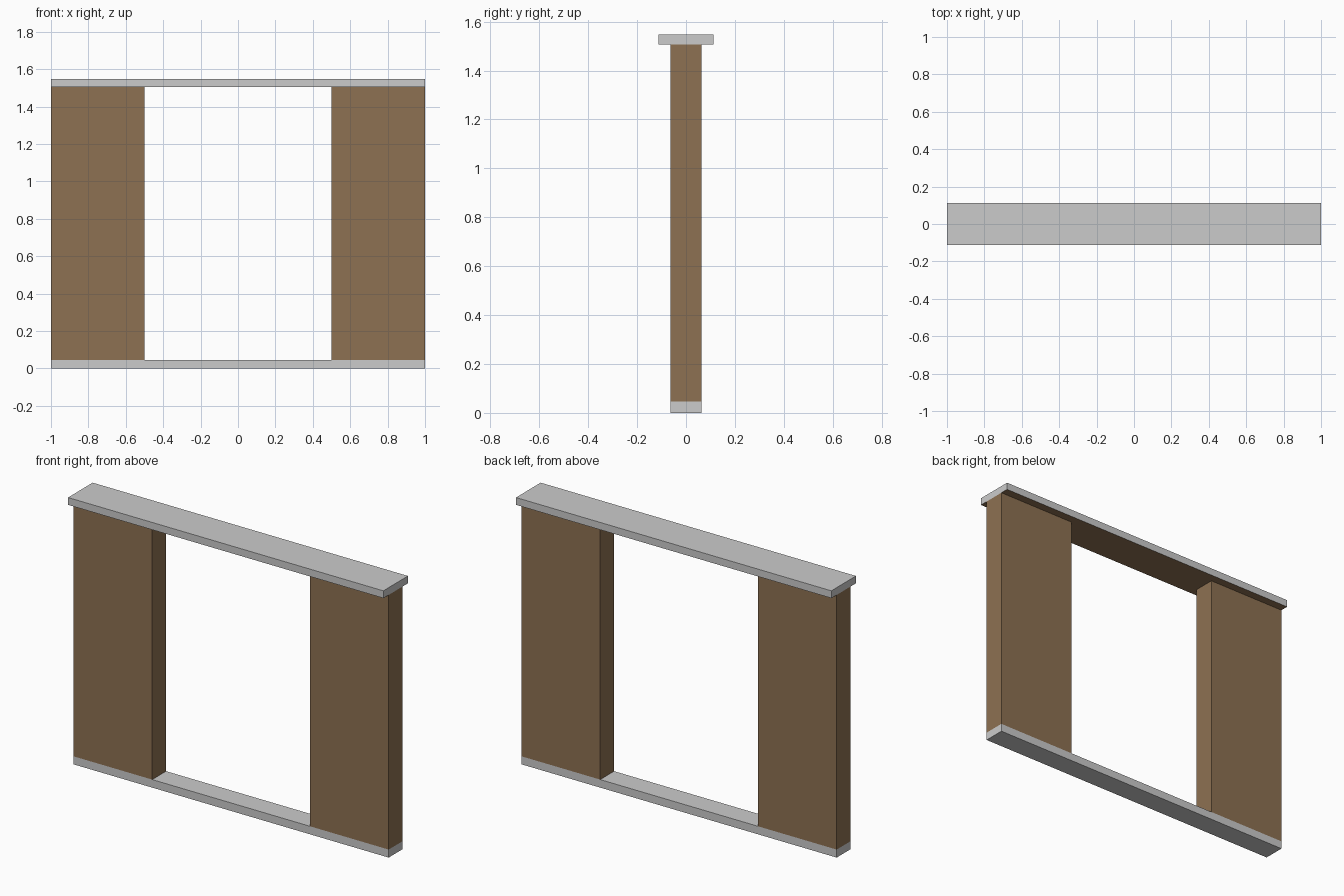
import bpy
import bmesh

if "Cube" in bpy.data.objects:
    bpy.data.objects.remove(bpy.data.objects["Cube"])

SILL_TOP, CAP_BOTTOM, CAP_TOP = 0.046, 1.506, 1.548
WALL_Y, CAP_Y = 0.063, 0.1115

brown = bpy.data.materials.new("brown_wall")
brown.diffuse_color = (0.27, 0.165, 0.085, 1)
brown.use_nodes = True
brown.node_tree.nodes["Principled BSDF"].inputs["Base Color"].default_value = brown.diffuse_color


def box(name, x0, x1, half_y, z0, z1, materials=()):
    bm = bmesh.new()
    bmesh.ops.create_cube(bm, size=1)
    bmesh.ops.scale(bm, vec=(x1 - x0, 2 * half_y, z1 - z0), verts=bm.verts)
    bmesh.ops.translate(bm, vec=((x0 + x1) / 2, 0, (z0 + z1) / 2), verts=bm.verts)
    mesh = bpy.data.meshes.new(name)
    bm.to_mesh(mesh)
    bm.free()
    for mat in materials:
        mesh.materials.append(mat)
    obj = bpy.data.objects.new(name, mesh)
    bpy.context.collection.objects.link(obj)
    return obj


# Sill along the ground
box("sill", -1, 1, WALL_Y, 0, SILL_TOP)

# Wall panels either side of the opening
box("left_panel", -1, -0.5, WALL_Y, SILL_TOP, CAP_BOTTOM, [brown])
box("right_panel", 0.5, 1, WALL_Y, SILL_TOP, CAP_BOTTOM, [brown])

# Wider cap: grey with a brown underside
cap = box("cap", -1, 1, CAP_Y, CAP_BOTTOM, CAP_TOP, [None, brown])
for face in cap.data.polygons:
    if face.normal.z < -0.5:
        face.material_index = 1
